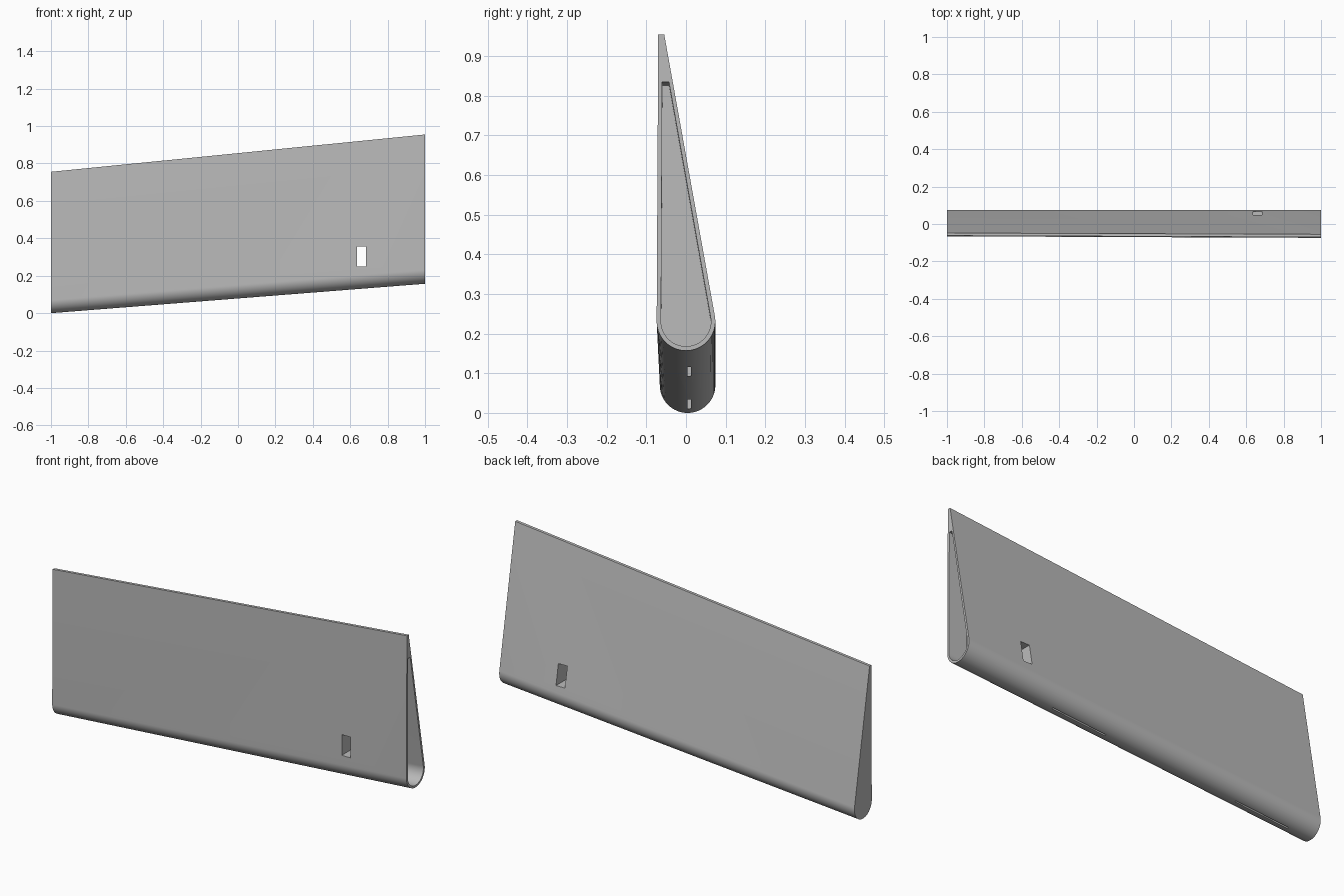
import bpy
import bmesh
import math

cube = bpy.data.objects.get("Cube")
if cube:
    bpy.data.objects.remove(cube, do_unlink=True)

# Single matte grey
grey = bpy.data.materials.new("grey")
grey.use_nodes = True
COLOUR = (0.5, 0.5, 0.5, 1)
grey.diffuse_color = COLOUR
grey.node_tree.nodes["Principled BSDF"].inputs["Base Color"].default_value = COLOUR


def section(x, radius, top_front, top_back, top_height, steps=40):
    """Teardrop cross-section: round bottom, narrow flat top, shrinking towards -x."""
    t = (1 - x) / 2
    scale = 1 - 0.053 * t
    centre_y, centre_z = 0.004 * t, 0.231 - 0.161 * t
    outline = [(top_front, top_height)]
    for i in range(steps + 1):
        a = math.radians(180 + 190 * i / steps)
        outline.append((radius * math.cos(a), radius * math.sin(a)))
    outline.append((top_back, top_height))
    return [(x, centre_y + y * scale, centre_z + z * scale) for y, z in outline]


def add_object(name, bm):
    bmesh.ops.recalc_face_normals(bm, faces=bm.faces)
    mesh = bpy.data.meshes.new(name)
    bm.to_mesh(mesh)
    bm.free()
    mesh.materials.append(grey)
    obj = bpy.data.objects.new(name, mesh)
    bpy.context.collection.objects.link(obj)
    return obj


def loft(name, x0, x1, *shape):
    bm = bmesh.new()
    a, b = ([bm.verts.new(p) for p in section(x, *shape)] for x in (x0, x1))
    for i in range(len(a)):
        j = (i + 1) % len(a)
        bm.faces.new((a[i], a[j], b[j], b[i]))
    bm.faces.new(a)
    bm.faces.new(b)
    return add_object(name, bm)


def box(name, low, high):
    bm = bmesh.new()
    bmesh.ops.create_cube(bm, size=1)
    for v in bm.verts:
        v.co = [h if c > 0 else l for c, l, h in zip(v.co, low, high)]
    return add_object(name, bm)


# Tapered wedge body
body = loft("wedge_body", -1, 1, 0.074, -0.07, -0.055, 0.724)

# Recess in the +x end, through window, two narrow slots underneath
cutters = [
    loft("end_recess_cutter", 0.9, 1.02, 0.063, -0.06, -0.043, 0.604),
    box("window_cutter", (0.635, -0.2, 0.25), (0.685, 0.2, 0.355)),
]
for start in (0.17, -0.87):
    floor = 0.0785 * (start + 1)
    cutters.append(box("slot_cutter", (start, 0.004, floor - 0.1),
                       (start + 0.3, 0.012, floor + 0.05)))

bpy.context.view_layer.objects.active = body
for cutter in cutters:
    cut = body.modifiers.new(cutter.name, "BOOLEAN")
    cut.operation = "DIFFERENCE"
    cut.solver = "EXACT"
    cut.object = cutter
    bpy.ops.object.modifier_apply(modifier=cut.name)
    bpy.data.objects.remove(cutter, do_unlink=True)

# Smooth round bottom, sharp rims
bpy.ops.object.select_all(action="DESELECT")
body.select_set(True)
bpy.ops.object.shade_smooth_by_angle(angle=math.radians(25))
